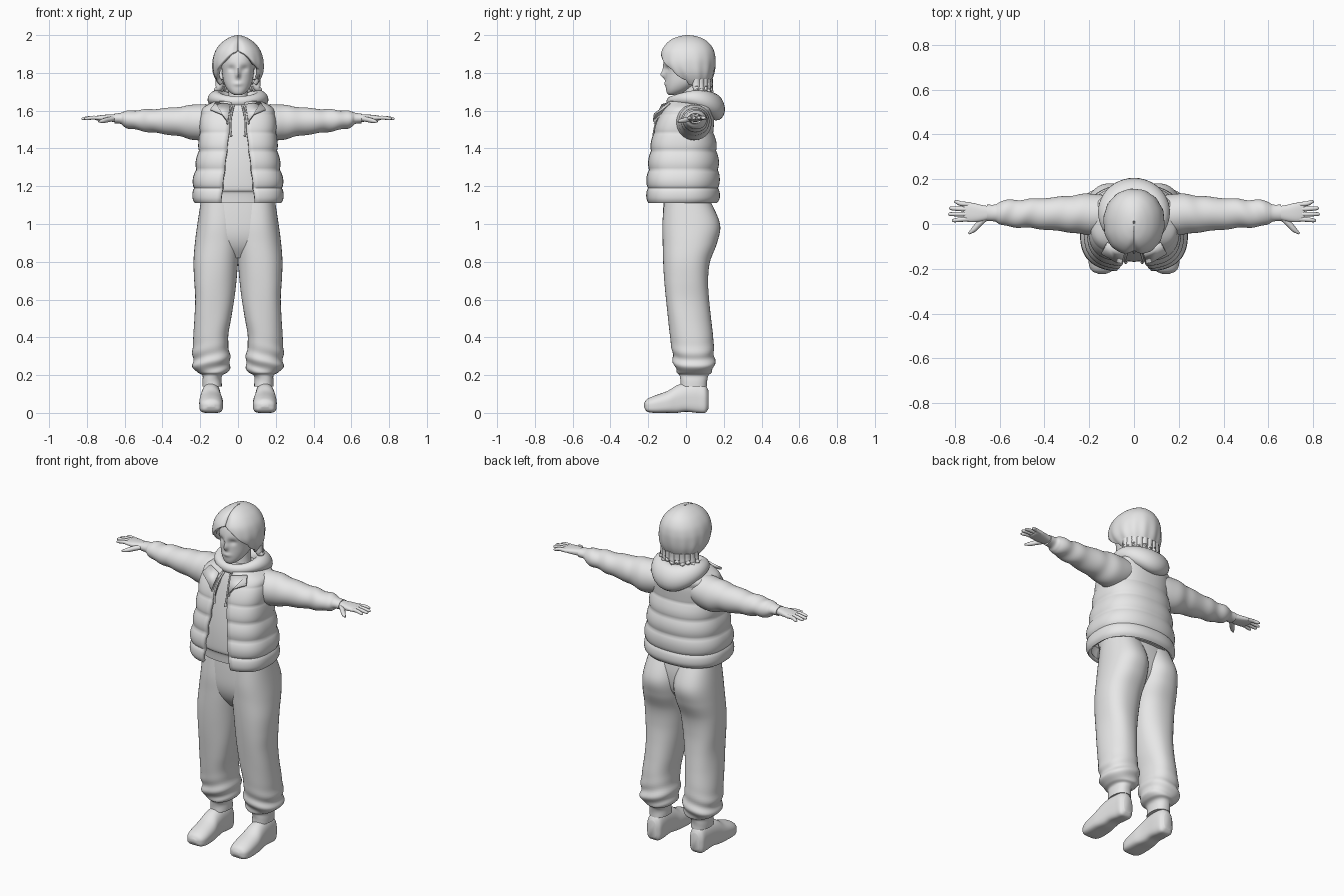
import bpy, bmesh, math
from math import sin, cos, pi, exp
from mathutils import Vector

cube = bpy.data.objects.get("Cube")
if cube:
    bpy.data.objects.remove(cube, do_unlink=True)

grey = bpy.data.materials.new("plain grey")
grey.use_nodes = True
grey.diffuse_color = (0.8, 0.8, 0.8, 1)
grey.node_tree.nodes["Principled BSDF"].inputs["Base Color"].default_value = (0.8, 0.8, 0.8, 1)


def finish(ob, mirror=False, thick=0):
    """Colour, smooth, thicken and mirror a part."""
    ob.data.materials.clear()
    ob.data.materials.append(grey)
    bpy.ops.object.select_all(action='DESELECT')
    ob.select_set(True)
    bpy.context.view_layer.objects.active = ob
    bpy.ops.object.shade_smooth_by_angle(angle=math.radians(50))
    if thick:
        mod = ob.modifiers.new("thickness", 'SOLIDIFY')
        mod.thickness, mod.offset = thick, -1
    if mirror:
        mod = ob.modifiers.new("other_side", 'MIRROR')
        mod.use_mirror_merge = False
    return ob


def new_object(name, bm):
    me = bpy.data.meshes.new(name)
    bm.to_mesh(me)
    bm.free()
    ob = bpy.data.objects.new(name, me)
    bpy.context.collection.objects.link(ob)
    return ob


def spline(keys, steps):
    """Smooth in-between rows for a list of key rows."""
    rows = []
    for i in range(len(keys) - 1):
        a, b, c, d = (keys[min(max(i + k, 0), len(keys) - 1)] for k in (-1, 0, 1, 2))
        for j in range(steps):
            t = j / steps
            rows.append([q + 0.5 * t * (r - p + t * (2*p - 5*q + 4*r - s + t * (3*(q - r) + s - p)))
                         for p, q, r, s in zip(a, b, c, d)])
    return rows + [list(keys[-1])]


def power(v, e):
    return math.copysign(abs(v) ** e, v)


def skin(bm, rings, closed):
    n = len(rings[0])
    for a, b in zip(rings, rings[1:]):
        for i in range(n if closed else n - 1):
            j = (i + 1) % n
            bm.faces.new((a[i], a[j], b[j], b[i]))


def loft(name, keys, axis='z', p=(2, 2), steps=6, seg=40, puff=None, gap=None, shape=None,
         mirror=False, thick=0):
    """Rows are (station, low u, high u, low v, high v); gap leaves the low v side open."""
    bm = bmesh.new()
    rings = []
    for s, u0, u1, v0, v1 in spline(keys, steps):
        ru, rv = abs(u1 - u0) / 2, abs(v1 - v0) / 2
        start = 0
        if gap:
            start = math.asin(min(max(gap(s), 0.0005) / max(ru, 0.001), 0.97) ** (p[0] / 2))
        ring = []
        for i in range(seg):
            f = start + (2*pi - 2*start) * i / (seg - 1 if gap else seg)
            d = puff(s, f) if puff else 0
            e = 2 / (p[0] if cos(f) > 0 else p[1])
            u = (u0 + u1) / 2 + (ru + d) * power(sin(f), e)
            v = (v0 + v1) / 2 - (rv + d) * power(cos(f), e)
            co = Vector({'z': (u, v, s), 'x': (s, u, v), 'y': (u, s, v)}[axis])
            ring.append(bm.verts.new(shape(co) if shape else co))
        rings.append(ring)
    skin(bm, rings, not gap)
    if gap:
        bm.normal_update()
        mid = sum((v.co for v in bm.verts), Vector()) / len(bm.verts)
        if sum(f.normal.dot(f.calc_center_median() - mid) for f in bm.faces) < 0:
            bmesh.ops.reverse_faces(bm, faces=bm.faces)
    else:
        bm.faces.new(rings[0])
        bm.faces.new(rings[-1])
        bmesh.ops.recalc_face_normals(bm, faces=bm.faces)
    return finish(new_object(name, bm), mirror, thick)


def tube(name, paths, radius, mirror=False):
    """Round tapering strands; path points are (x, y, z, relative radius)."""
    cu = bpy.data.curves.new(name, 'CURVE')
    cu.dimensions, cu.bevel_depth, cu.bevel_resolution = '3D', radius, 3
    cu.use_fill_caps = True
    for path in paths:
        rows = spline(path, 5)
        sp = cu.splines.new('POLY')
        sp.points.add(len(rows) - 1)
        for pt, (x, y, z, r) in zip(sp.points, rows):
            pt.co, pt.radius = (x, y, z, 1), r
    ob = bpy.data.objects.new(name, cu)
    bpy.context.collection.objects.link(ob)
    bpy.ops.object.select_all(action='DESELECT')
    ob.select_set(True)
    bpy.context.view_layer.objects.active = ob
    bpy.ops.object.convert(target='MESH')
    return finish(bpy.context.view_layer.objects.active, mirror)


def bump(v, centre, width):
    return exp(-((v - centre) / width) ** 2)


# Shoes and trousers
loft("shoes", [(-.222, .125, .16, .03, .05), (-.207, .095, .19, .008, .072), (-.17, .081, .203, 0, .09),
               (-.1, .08, .205, 0, .115), (-.05, .088, .2, 0, .145), (0, .091, .195, .006, .16),
               (.06, .092, .19, 0, .165), (.1, .097, .186, 0, .15), (.118, .115, .168, .02, .12)],
     axis='y', p=(4, 2.1), mirror=True)


def trouser_folds(z, f):
    low = bump(z, .26, .07)
    return .007 * low * sin(75 * z + 2.5 * sin(f)) + .003 * sin(3 * f + 9 * z) * bump(z, .55, .25)


loft("trouser_legs", [(1.13, 0, .195, -.115, .125), (1.0, -.012, .215, -.125, .18),
                      (.9, -.012, .228, -.123, .165), (.8, 0, .236, -.12, .128), (.7, .01, .234, -.115, .117),
                      (.6, .022, .228, -.108, .12), (.5, .036, .23, -.098, .13), (.4, .05, .235, -.085, .143),
                      (.3, .043, .24, -.07, .15), (.25, .038, .238, -.06, .15), (.215, .06, .215, -.05, .138),
                      (.195, .084, .19, -.03, .115), (.14, .086, .188, -.03, .112)],
     p=(2.3, 2.3), steps=8, puff=trouser_folds, mirror=True)
loft("trouser_seat", [(1.18, -.19, .19, -.115, .12), (1.05, -.2, .2, -.122, .14), (.95, -.2, .2, -.12, .13),
                      (.88, -.16, .16, -.1, .09), (.82, -.06, .06, -.06, .05)], p=(2.6, 2.4))

# Hooded sweater body
loft("sweater_body", [(1.115, -.195, .195, -.15, .15), (1.165, -.2, .2, -.155, .15),
                      (1.19, -.205, .205, -.168, .15), (1.3, -.195, .195, -.165, .148),
                      (1.42, -.18, .18, -.15, .135), (1.54, -.17, .17, -.125, .125),
                      (1.62, -.15, .15, -.1, .13), (1.66, -.09, .09, -.075, .11)], p=(2.5, 2.3))


# Quilted vest, open down the front
def quilt(z, f):
    return .012 * abs(sin(pi * (z - 1.19) / .098)) ** .6 * bump(z, 1.28, .28) - .008


loft("vest", [(1.11, -.23, .23, -.205, .165), (1.14, -.24, .24, -.212, .178), (1.22, -.238, .238, -.21, .176),
              (1.32, -.222, .222, -.2, .172), (1.42, -.21, .21, -.188, .162), (1.5, -.207, .207, -.172, .15),
              (1.57, -.204, .204, -.148, .155), (1.615, -.19, .19, -.122, .16), (1.65, -.13, .13, -.1, .15)],
     p=(3, 2.3), steps=9, seg=56, puff=quilt, thick=.02,
     gap=lambda z: .035 + .055 * min(1, max(0, (1.6 - z) / .48)))

# Turned-down vest collar points
bm = bmesh.new()
bm.faces.new([bm.verts.new(c) for c in ((.04, -.128, 1.635), (.055, -.176, 1.545), (.085, -.17, 1.585),
                                        (.145, -.135, 1.61), (.12, -.09, 1.645))])
finish(new_object("collar_flaps", bm), True, .012)

# Drawcords
tube("drawcords", [[(.022, -.1, 1.63, 1), (.034, -.138, 1.58, 1), (.04, -.163, 1.52, 1), (.036, -.172, 1.465, 1.3)],
                   [(.03, -.1, 1.63, 1), (.048, -.135, 1.59, 1), (.056, -.168, 1.53, 1)]], .005, True)

# Hood lying around the neck and down the back
bm = bmesh.new()
rings = []
for i in range(48):
    a = 2 * pi * i / 48
    back = (1 - cos(a)) / 2
    rh, rv = .026 + .032 * back ** 1.5, .028 + .046 * back ** 2
    mx = .122 * sin(a)
    my = .035 - .112 * cos(a)
    mz = 1.648 + .022 * sin(a) ** 2 - .026 * back ** 3
    out = Vector((sin(a), -cos(a), 0))
    rings.append([bm.verts.new(Vector((mx, my, mz)) + out * (rh * cos(t) - .012 * back * sin(t))
                               + Vector((0, 0, rv * sin(t)))) for t in (2 * pi * k / 20 for k in range(20))])
skin(bm, rings + rings[:1], True)
bmesh.ops.recalc_face_normals(bm, faces=bm.faces)
finish(new_object("hood", bm))


# Sleeves with soft folds and ribbed cuffs
def sleeve_folds(x, f):
    return .004 * sin(55 * x + 2 * sin(f)) * (bump(x, .52, .1) + .6 * bump(x, .27, .08))


loft("sleeves", [(.1, -.045, .125, 1.47, 1.63), (.2, -.05, .135, 1.442, 1.634), (.3, -.035, .125, 1.462, 1.622),
                 (.4, -.025, .115, 1.477, 1.612), (.5, -.015, .11, 1.492, 1.605), (.57, -.01, .105, 1.502, 1.602),
                 (.6, -.002, .098, 1.515, 1.594), (.62, .012, .088, 1.53, 1.588), (.655, .014, .086, 1.532, 1.586)],
     axis='x', steps=8, puff=sleeve_folds, mirror=True)

# Hands
loft("palms", [(.63, .024, .076, 1.54, 1.582), (.68, .012, .085, 1.542, 1.58), (.72, .008, .094, 1.546, 1.577),
               (.752, .012, .096, 1.55, 1.572), (.762, .02, .09, 1.555, 1.568)], axis='x', p=(2.5, 2.5), mirror=True)
fingers = [[(.73, y, 1.561, 1), (.77, y + k * .3, 1.563, 1), (tip - .01, y + k, 1.558, .8), (tip, y + k, 1.556, .3)]
           for y, k, tip in ((.022, -.006, .812), (.044, 0, .828), (.066, .004, .825), (.087, .012, .803))]
thumb = [(.66, .03, 1.558, 1.3), (.69, .002, 1.552, 1.3), (.715, -.025, 1.546, 1.1), (.738, -.043, 1.542, .4)]
tube("fingers", fingers + [thumb], .0105, True)

# Neck and head
loft("neck", [(1.6, -.06, .06, -.03, .09), (1.68, -.05, .05, -.018, .085), (1.78, -.052, .052, -.02, .09)])


def face(co):
    if co.y < -.02:
        x, z = co.x, co.z
        co.y -= .024 * bump(x, 0, .011) * bump(z, 1.79, .02) + .008 * bump(x, 0, .012) * bump(z, 1.82, .025)
        co.y -= .007 * bump(x, 0, .025) * bump(z, 1.742, .012)
        co.y += .011 * bump(abs(x), .036, .018) * bump(z, 1.822, .016)
    return co


loft("head", [(1.682, -.014, .014, -.088, -.05), (1.692, -.036, .036, -.1, -.02), (1.715, -.058, .058, -.106, .03),
              (1.75, -.075, .075, -.108, .08), (1.8, -.084, .084, -.11, .11), (1.86, -.088, .088, -.118, .12),
              (1.92, -.08, .08, -.1, .11), (1.96, -.05, .05, -.06, .08)],
     p=(2.2, 2), seg=72, steps=8, shape=face)
tube("ears", [[(.085, .02, 1.825, .6), (.094, .025, 1.8, 1), (.086, .012, 1.765, .6)]], .014, True)


# Bobbed hair parted over the forehead
def strands(z, f):
    part = min(f, 2 * pi - f)
    return .0018 * sin(14 * f) * bump(z, 1.8, .08) - .014 * exp(-(part / .16) ** 2) * bump(z, 1.93, .05)


loft("hair", [(1.735, -.098, .098, -.04, .122), (1.765, -.118, .118, -.08, .138), (1.8, -.132, .132, -.115, .15),
              (1.84, -.136, .136, -.138, .156), (1.88, -.132, .132, -.14, .156), (1.92, -.118, .118, -.132, .147),
              (1.955, -.092, .092, -.108, .125), (1.98, -.06, .06, -.075, .092), (1.994, -.03, .03, -.035, .055),
              (2.0, -.004, .004, .0, .015)],
     p=(2.2, 2.1), seg=80, steps=7, puff=strands, thick=.022,
     gap=lambda z: .112 * max(0, min(1, (1.915 - z) / .1)) ** .6)

# Flicked-out hair ends around the nape
ends = []
for i in range(11):
    a = pi * (.04 + .92 * i / 10)
    c, s, drop = cos(a), sin(a), .01 * (i % 2)
    ends.append([(.1 * c, .045 + .08 * s, 1.77, 1), (.098 * c, .045 + .076 * s, 1.738, 1.1),
                 (.108 * c, .045 + .084 * s, 1.716 - drop, .9), (.128 * c, .045 + .1 * s, 1.712 - drop, .25)])
tube("hair_ends", ends, .02)
